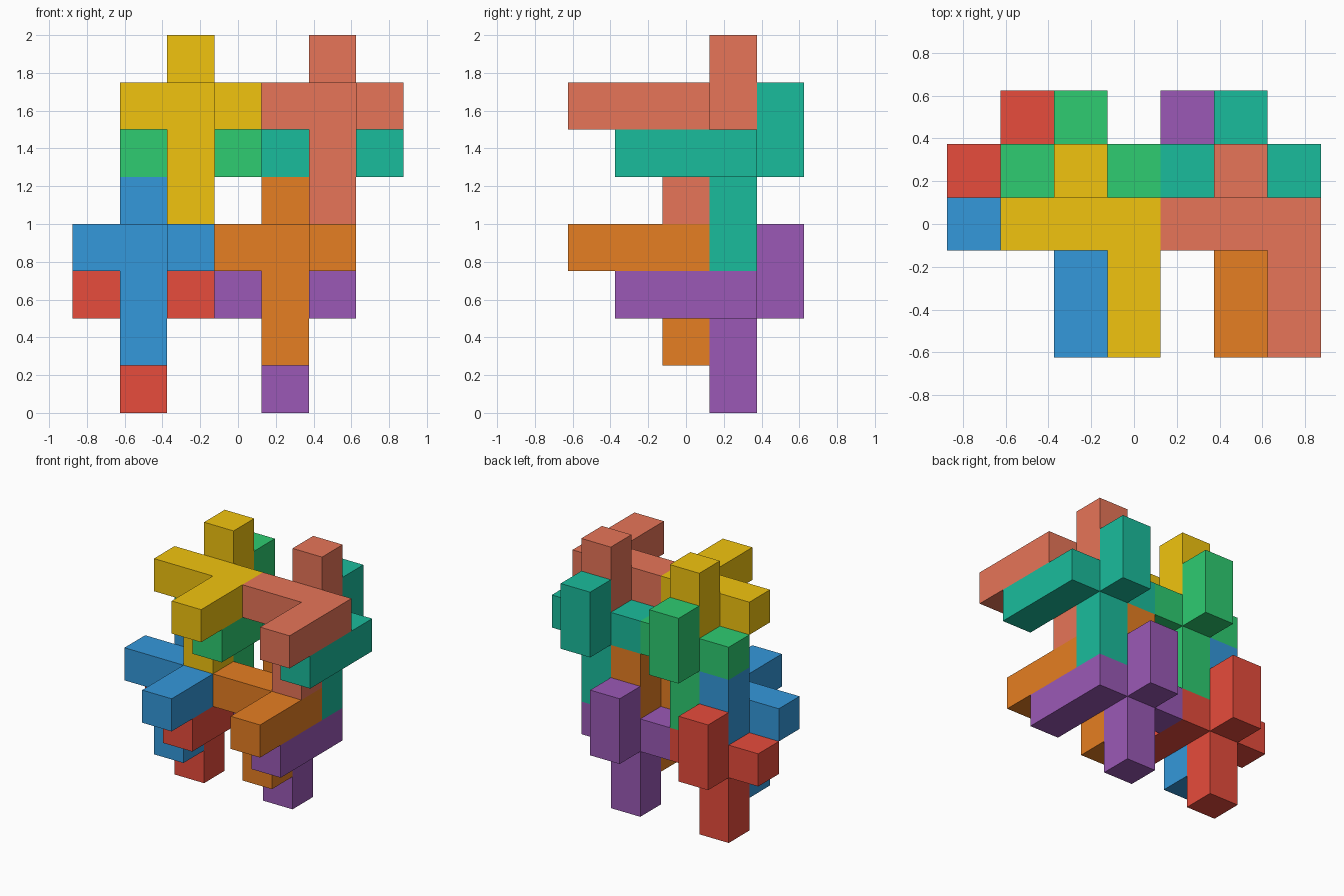
import bpy, bmesh
from mathutils import Color, Vector

if "Cube" in bpy.data.objects:
    bpy.data.objects.remove(bpy.data.objects["Cube"])

CELL = 0.25

# Puzzle piece: straight runs of cells around its centre, as (start, end)
RUNS = [
    ((-1, 0, 0), (1, 0, 0)),     # cross bar
    ((1, -2, 0), (1, -1, 0)),    # long arm bent to the front
    ((0, 1, 0), (0, 1, 1)),      # rear arm bent upwards
    ((0, 0, -2), (0, 0, -1)),    # leg
]

# Piece name: (centre cell, sRGB colour)
PIECES = {
    "upper_left_front_piece": ((2, 2, 6), (241, 196, 15)),
    "upper_right_front_piece": ((5, 2, 6), (231, 117, 88)),
    "upper_left_back_piece": ((2, 3, 5), (46, 204, 113)),
    "upper_right_back_piece": ((5, 3, 5), (26, 188, 156)),
    "lower_left_front_piece": ((1, 2, 3), (52, 152, 219)),
    "lower_right_front_piece": ((4, 2, 3), (230, 126, 34)),
    "lower_left_back_piece": ((1, 3, 2), (231, 76, 60)),
    "lower_right_back_piece": ((4, 3, 2), (155, 89, 182)),
}


def piece_cells():
    cells = set()
    for a, b in RUNS:
        cells |= {(x, y, z) for x in range(a[0], b[0] + 1)
                  for y in range(a[1], b[1] + 1)
                  for z in range(a[2], b[2] + 1)}
    return cells


def piece_mesh(name):
    """Skin the cells with their exposed faces only, merged into flat panels."""
    cells = piece_cells()
    bm = bmesh.new()
    for c in cells:
        for axis in range(3):
            for side in (-1, 1):
                n = list(c)
                n[axis] += side
                if tuple(n) in cells:
                    continue
                corners = []
                for u, v in ((-1, -1), (1, -1), (1, 1), (-1, 1)):
                    p = Vector(c)
                    p[axis] += side / 2
                    p[(axis + 1) % 3] += u * side / 2
                    p[(axis + 2) % 3] += v / 2
                    corners.append(bm.verts.new(p * CELL))
                bm.faces.new(corners)
    bmesh.ops.remove_doubles(bm, verts=bm.verts[:], dist=0.001)
    bmesh.ops.dissolve_limit(bm, angle_limit=0.01, verts=bm.verts[:], edges=bm.edges[:])
    bmesh.ops.recalc_face_normals(bm, faces=bm.faces[:])
    mesh = bpy.data.meshes.new(name)
    bm.to_mesh(mesh)
    bm.free()
    return mesh


# Eight identical interlocking pieces
for name, (centre, rgb) in PIECES.items():
    obj = bpy.data.objects.new(name, piece_mesh(name))
    i, j, k = centre
    obj.location = ((i - 3) * CELL, (j - 2) * CELL, (k + 0.5) * CELL)
    mat = bpy.data.materials.new(name + "_colour")
    linear = Color([c / 255 for c in rgb]).from_srgb_to_scene_linear()
    mat.diffuse_color = (*linear, 1)
    mat.use_nodes = True
    mat.node_tree.nodes["Principled BSDF"].inputs["Base Color"].default_value = mat.diffuse_color
    obj.data.materials.append(mat)
    bpy.context.collection.objects.link(obj)
